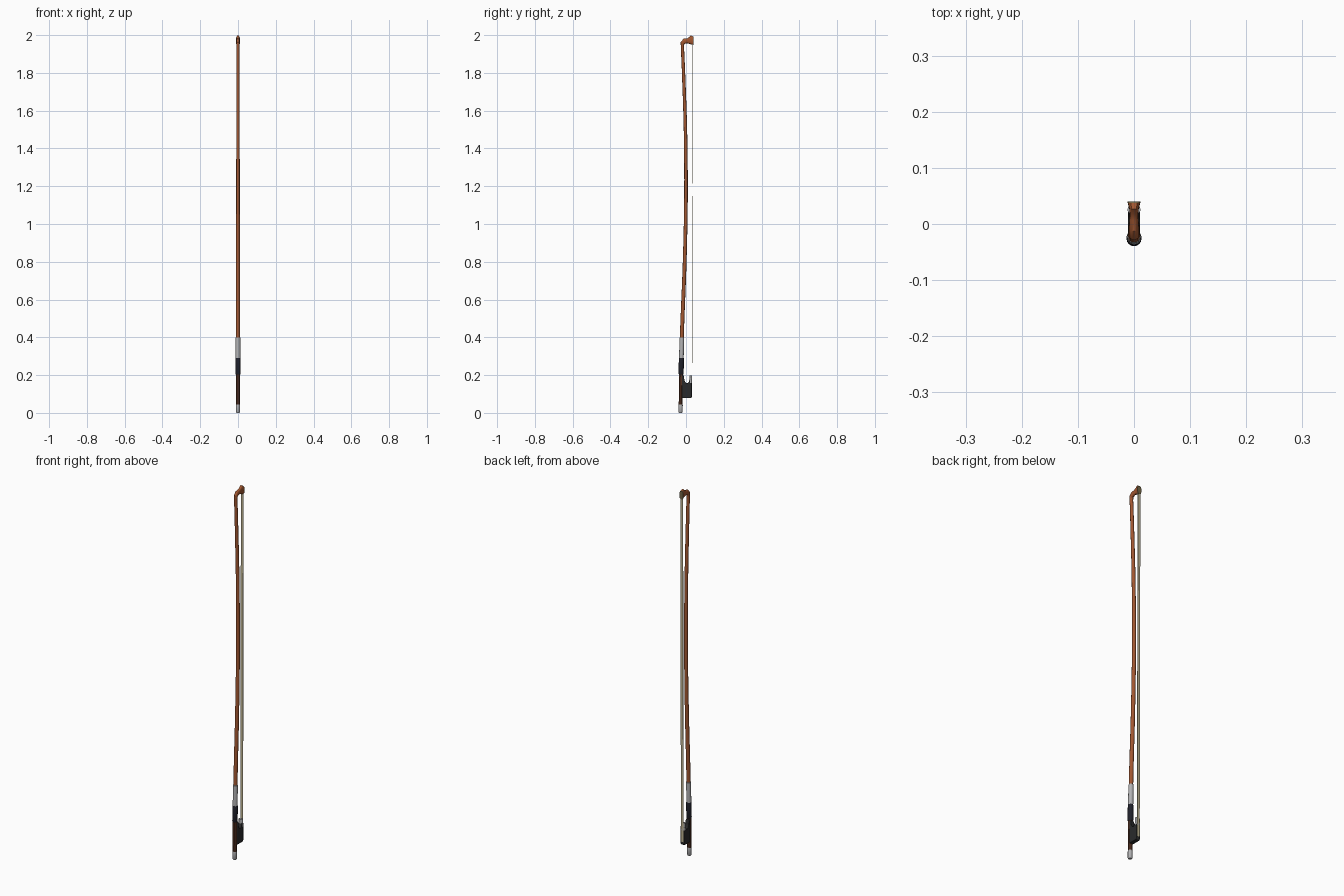
import bpy, bmesh, math

if "Cube" in bpy.data.objects:
    bpy.data.objects.remove(bpy.data.objects["Cube"])


def material(name, rgb):
    m = bpy.data.materials.new(name)
    m.diffuse_color = (*rgb, 1)
    m.use_nodes = True
    m.node_tree.nodes["Principled BSDF"].inputs["Base Color"].default_value = m.diffuse_color
    return m


WOOD = material("reddish wood", (0.36, 0.095, 0.03))
DARK_WOOD = material("dark wood", (0.095, 0.032, 0.016))
SILVER = material("silver", (0.45, 0.45, 0.46))
LEATHER = material("black leather", (0.014, 0.015, 0.024))
EBONY = material("ebony", (0.022, 0.023, 0.024))
HAIR = material("horse hair", (0.52, 0.46, 0.29))
PLATE = material("tip plate olive", (0.17, 0.13, 0.06))


def finish(name, bm, mat, angle=35):
    bmesh.ops.recalc_face_normals(bm, faces=bm.faces)
    me = bpy.data.meshes.new(name)
    bm.to_mesh(me)
    bm.free()
    me.materials.append(mat)
    ob = bpy.data.objects.new(name, me)
    bpy.context.collection.objects.link(ob)
    bpy.ops.object.select_all(action='DESELECT')
    ob.select_set(True)
    bpy.context.view_layer.objects.active = ob
    bpy.ops.object.shade_smooth_by_angle(angle=math.radians(angle))
    return ob


def loft(name, sections, mat, sides=16, turn=0.0):
    """Skin sections (y, z, half_x, half_depth, tilt in degrees, squareness power)."""
    bm = bmesh.new()
    rings = []
    for y, z, rx, rd, tilt, power in sections:
        a = math.radians(tilt)
        ring = []
        for i in range(sides):
            t = 2 * math.pi * i / sides + turn
            c = math.copysign(abs(math.cos(t)) ** power, math.cos(t))
            s = math.copysign(abs(math.sin(t)) ** power, math.sin(t))
            ring.append(bm.verts.new((rx * c, y + rd * s * math.cos(a), z - rd * s * math.sin(a))))
        rings.append(ring)
    for lo, hi in zip(rings, rings[1:]):
        for i in range(sides):
            j = (i + 1) % sides
            bm.faces.new((lo[i], lo[j], hi[j], hi[i]))
    bm.faces.new(rings[0])
    bm.faces.new(rings[-1])
    return finish(name, bm, mat)


def extrude_x(name, profile, half, mat, bevel=0.0):
    """Extrude a (y, z) profile symmetrically across x."""
    bm = bmesh.new()
    face = bm.faces.new([bm.verts.new((-half, y, z)) for y, z in profile])
    out = bmesh.ops.extrude_face_region(bm, geom=[face])
    for v in out["geom"]:
        if isinstance(v, bmesh.types.BMVert):
            v.co.x = half
    ob = finish(name, bm, mat)
    if bevel:
        mod = ob.modifiers.new("soft edges", 'BEVEL')
        mod.width = bevel
        mod.segments = 2
    return ob


# Bowed centre line of the stick, interpolated smoothly
KEYS = [(0, -0.029), (0.4, -0.022), (0.8, -0.007), (1.15, 0.0), (1.5, -0.003), (1.8, -0.013), (1.94, -0.019)]


def centre(z):
    for k in range(len(KEYS) - 1):
        (z0, y0), (z1, y1) = KEYS[k], KEYS[k + 1]
        if z <= z1:
            break
    def slope(i):
        a, b = KEYS[max(i - 1, 0)], KEYS[min(i + 1, len(KEYS) - 1)]
        return (b[1] - a[1]) / (b[0] - a[0])
    h = z1 - z0
    t = (z - z0) / h
    return ((2*t**3 - 3*t**2 + 1) * y0 + (t**3 - 2*t**2 + t) * h * slope(k)
            + (3*t**2 - 2*t**3) * y1 + (t**3 - t**2) * h * slope(k + 1))


def tube(name, stations, mat, sides=16, turn=0.0):
    return loft(name, [(centre(z), z, r, r, 0, 1) for z, r in stations], mat, sides, turn)


# Stick and curved head in one sweep
n = 40
sweep = [(centre(z), z, r, r, 0, 1) for z, r in
         [(0.38 + 1.56 * i / n, 0.0105 - 0.002 * i / n) for i in range(n + 1)]]
sweep += [(-0.019, 1.957, 0.0095, 0.011, 30, 0.95), (-0.008, 1.968, 0.009, 0.014, 70, 0.9),
          (0.006, 1.970, 0.008, 0.013, 90, 0.85), (0.018, 1.972, 0.0075, 0.018, 90, 0.8),
          (0.027, 1.975, 0.0085, 0.024, 90, 0.75), (0.037, 1.970, 0.011, 0.022, 90, 0.7)]
loft("stick_and_head", sweep, WOOD)

# Plate on the playing face of the head
loft("tip_plate", [(0.037, 1.970, 0.0115, 0.0225, 90, 0.7),
                   (0.040, 1.969, 0.0115, 0.0215, 90, 0.7)], PLATE)

# Octagonal dark handle, leather grip and silver winding
tube("handle", [(0.044, 0.0112), (0.21, 0.0112)], DARK_WOOD, 8, math.pi / 8)
tube("leather_grip", [(0.203, 0.0115), (0.207, 0.0135), (0.285, 0.0135), (0.29, 0.0125)], LEATHER)
tube("silver_winding", [(0.288, 0.0122), (0.398, 0.0122), (0.4, 0.0105)], SILVER)

# End button
tube("end_button", [(0, 0.008), (0.004, 0.0108), (0.04, 0.0112), (0.045, 0.0105)], SILVER)

# Frog with its rounded throat
throat = [(0.005 + 0.015 * math.cos(t), 0.19 - 0.033 * math.sin(t))
          for t in [math.radians(20 + 160 * i / 10) for i in range(11)]]
extrude_x("frog", [(-0.022, 0.078), (0.027, 0.078), (0.031, 0.084), (0.031, 0.178)]
          + throat + [(-0.014, 0.2), (-0.022, 0.2)], 0.0105, EBONY, 0.0015)

# Ferrule and slide on the frog
loft("ferrule", [(0.0255, 0.158, 0.0115, 0.0075, 0, 0.7),
                 (0.0255, 0.198, 0.0115, 0.007, 0, 0.7)], SILVER)
extrude_x("frog_slide", [(0.03, 0.095), (0.0325, 0.095), (0.0325, 0.158), (0.03, 0.158)], 0.007, HAIR)

# Hair ribbon
extrude_x("hair", [(0.0305, 0.16), (0.0328, 0.16), (0.0378, 1.955), (0.0352, 1.955)], 0.0075, HAIR)
